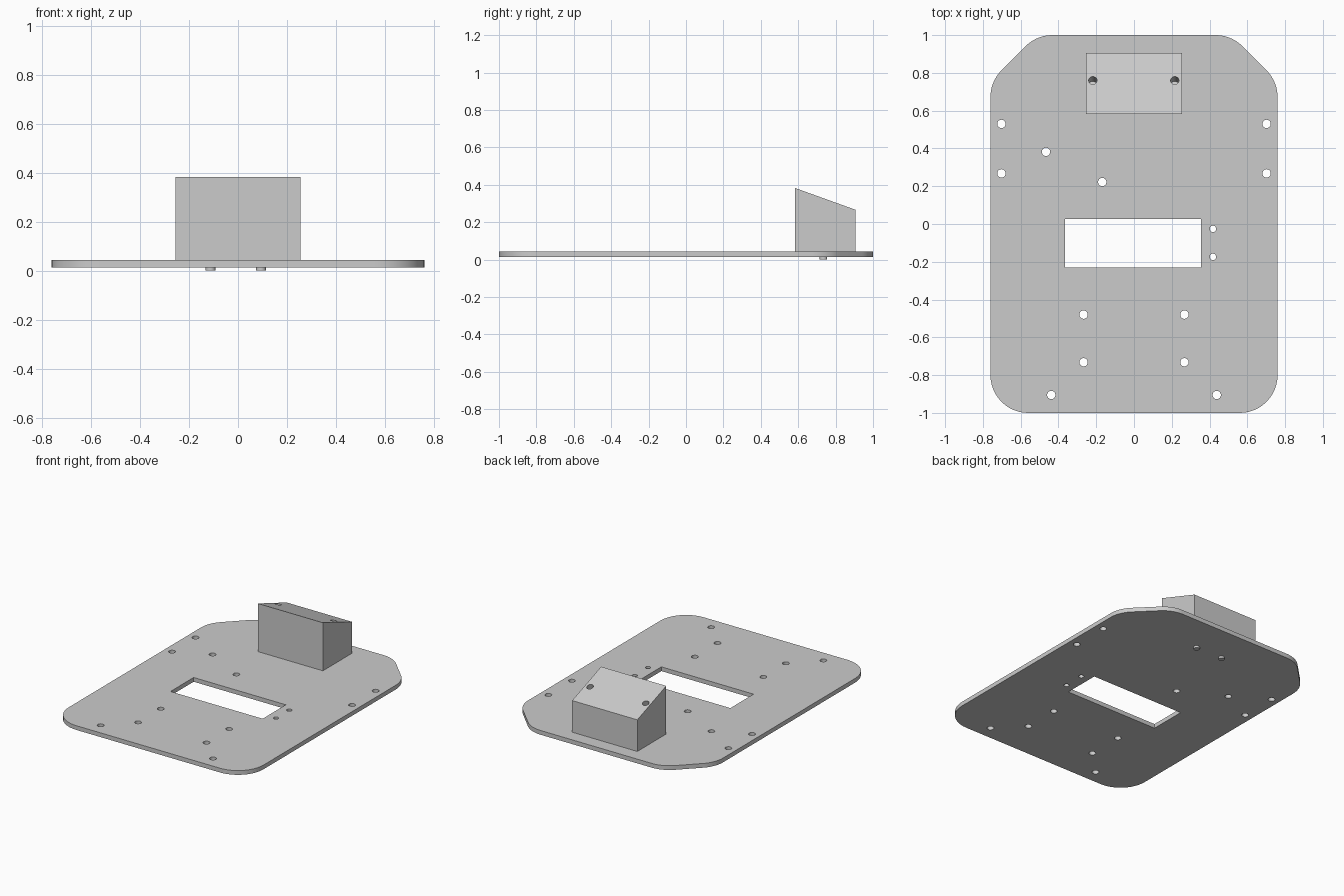
import bpy, bmesh
from math import sin, cos, tan, pi, radians, atan2
from mathutils import Vector

if "Cube" in bpy.data.objects:
    bpy.data.objects.remove(bpy.data.objects["Cube"])

grey = bpy.data.materials.new("light grey")
grey.use_nodes = True
grey.diffuse_color = (0.6, 0.6, 0.6, 1)
grey.node_tree.nodes["Principled BSDF"].inputs["Base Color"].default_value = (0.6, 0.6, 0.6, 1)

BOTTOM, TOP = 0.014, 0.044


def select_only(obj):
    bpy.ops.object.select_all(action='DESELECT')
    obj.select_set(True)
    bpy.context.view_layer.objects.active = obj


def circle(x, y, r, n=32):
    return [(x + r * cos(2 * pi * i / n), y + r * sin(2 * pi * i / n)) for i in range(n)]


def fillet(corners, r, steps=12):
    """Round every corner of a convex polygon with radius r."""
    pts = []
    for i, c in enumerate(corners):
        p = Vector(c)
        a = (Vector(corners[i - 1]) - p).normalized()
        b = (Vector(corners[(i + 1) % len(corners)]) - p).normalized()
        half = a.angle(b) / 2
        centre = p + (a + b).normalized() * r / sin(half)
        start = p + a * r / tan(half) - centre
        sweep = pi - 2 * half
        for k in range(steps + 1):
            t = sweep * k / steps
            pts.append((centre.x + start.x * cos(t) - start.y * sin(t),
                        centre.y + start.x * sin(t) + start.y * cos(t)))
    return pts


def extruded_plate(name, loops, z0, z1):
    """Flat plate from an outer loop and any hole loops."""
    curve = bpy.data.curves.new(name, 'CURVE')
    curve.dimensions = '2D'
    curve.fill_mode = 'BOTH'
    curve.extrude = (z1 - z0) / 2
    for loop in loops:
        s = curve.splines.new('POLY')
        s.points.add(len(loop) - 1)
        for point, (x, y) in zip(s.points, loop):
            point.co = (x, y, 0, 1)
        s.use_cyclic_u = True
    obj = bpy.data.objects.new(name, curve)
    bpy.context.collection.objects.link(obj)
    select_only(obj)
    bpy.ops.object.convert(target='MESH')
    obj = bpy.context.object
    bm = bmesh.new()
    bm.from_mesh(obj.data)
    bmesh.ops.remove_doubles(bm, verts=bm.verts, dist=1e-5)
    bmesh.ops.recalc_face_normals(bm, faces=bm.faces)
    bmesh.ops.translate(bm, verts=bm.verts, vec=(0, 0, (z0 + z1) / 2))
    bm.to_mesh(obj.data)
    bm.free()
    return obj


def finish(obj):
    obj.data.materials.clear()
    obj.data.materials.append(grey)
    select_only(obj)
    bpy.ops.object.shade_smooth_by_angle(angle=radians(30))


# Base plate: rounded front corners, chamfered back corners
half_outline = [(0.76, -1), (0.76, 0.755), (0.515, 1)]
corners = half_outline + [(-x, y) for x, y in reversed(half_outline)]

# Screw holes, mirrored pairs first, then the single ones
holes = []
for x, y in [(0.702, 0.53), (0.702, 0.268), (0.267, -0.48), (0.267, -0.732), (0.438, -0.905)]:
    holes += [circle(x, y, 0.022), circle(-x, y, 0.022)]
holes += [circle(-0.466, 0.382, 0.022), circle(-0.168, 0.222, 0.022)]
holes += [circle(0.418, y, 0.017) for y in (-0.026, -0.174)]

# Rectangular slot in the middle
slot = [(-0.365, -0.231), (0.354, -0.231), (0.354, 0.027), (-0.365, 0.027)]
finish(extruded_plate("base_plate", [fillet(corners, 0.2), slot] + holes, BOTTOM, TOP))

# Wedge block with a top that slopes down to the back
W, Y0, Y1, Z0, Z1 = 0.254, 0.583, 0.905, 0.383, 0.267
bm = bmesh.new()
side = [(Y0, TOP), (Y1, TOP), (Y1, Z1), (Y0, Z0)]
face = bm.faces.new([bm.verts.new((-W, y, z)) for y, z in side])
extruded = bmesh.ops.extrude_face_region(bm, geom=[face])["geom"]
bmesh.ops.translate(bm, vec=(2 * W, 0, 0),
                    verts=[v for v in extruded if isinstance(v, bmesh.types.BMVert)])
bmesh.ops.recalc_face_normals(bm, faces=bm.faces)
mesh = bpy.data.meshes.new("wedge_block")
bm.to_mesh(mesh)
bm.free()
block = bpy.data.objects.new("wedge_block", mesh)
bpy.context.collection.objects.link(block)

# Blind holes square to the sloped top
tilt = atan2(Z0 - Z1, Y1 - Y0)
hole_y = 0.76
hole_z = Z0 - (hole_y - Y0) * tan(tilt)
for x in (-0.218, 0.216):
    bpy.ops.mesh.primitive_cylinder_add(vertices=32, radius=0.022, depth=0.15,
                                        location=(x, hole_y, hole_z), rotation=(-tilt, 0, 0))
    cutter = bpy.context.object
    cutter.name = "hole_cutter"
    cutter.hide_render = True
    cut = block.modifiers.new("hole", 'BOOLEAN')
    cut.operation = 'DIFFERENCE'
    cut.solver = 'EXACT'
    cut.object = cutter
    select_only(block)
    bpy.ops.object.modifier_apply(modifier=cut.name)
    bpy.data.objects.remove(cutter)
finish(block)

# Two short pegs under the plate
for name, x in (("right_peg", -0.112), ("left_peg", 0.094)):
    bpy.ops.mesh.primitive_cylinder_add(vertices=32, radius=0.02, depth=BOTTOM + 0.005,
                                        location=(x, 0.735, (BOTTOM + 0.005) / 2))
    bpy.context.object.name = name
    finish(bpy.context.object)
